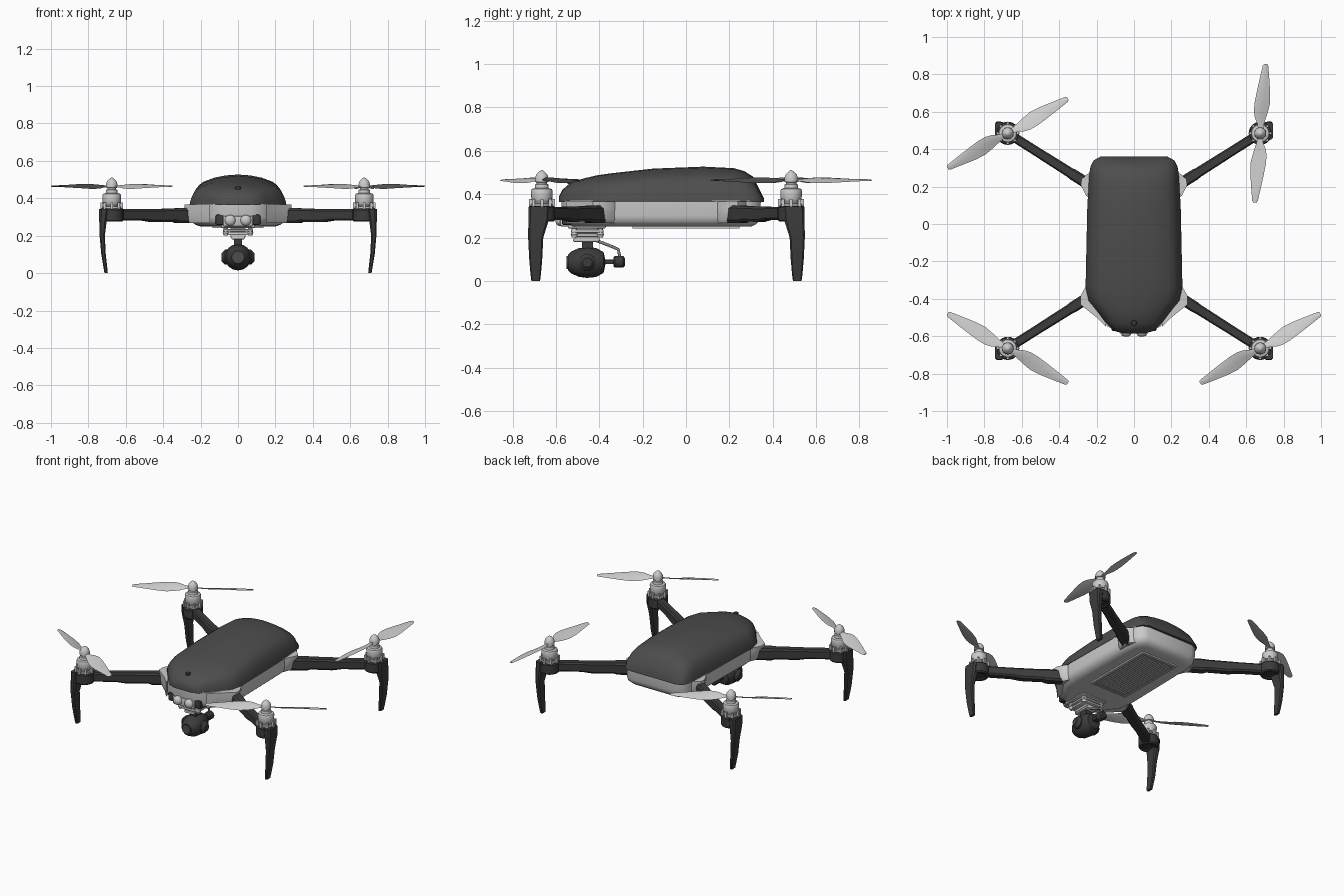
import bpy, bmesh
from math import sin, cos, pi, radians
from mathutils import Vector, Matrix

cube = bpy.data.objects.get("Cube")
if cube:
    bpy.data.objects.remove(cube, do_unlink=True)


def material(name, r, g, b):
    m = bpy.data.materials.new(name)
    m.use_nodes = True
    m.diffuse_color = (r, g, b, 1)
    m.node_tree.nodes["Principled BSDF"].inputs["Base Color"].default_value = (r, g, b, 1)
    return m


CHARCOAL = material("charcoal", .075, .075, .075)
BLACK = material("soft black", .045, .045, .045)
LIGHT = material("light grey", .6, .6, .6)
MID = material("mid grey", .25, .25, .25)
BLADE = material("blade grey", .62, .62, .62)


def finish(name, bm, mat, angle=35):
    bmesh.ops.remove_doubles(bm, verts=bm.verts, dist=1e-5)
    bmesh.ops.recalc_face_normals(bm, faces=bm.faces)
    me = bpy.data.meshes.new(name)
    bm.to_mesh(me)
    bm.free()
    me.materials.append(mat)
    me.shade_smooth()
    me.set_sharp_from_angle(angle=radians(angle))
    ob = bpy.data.objects.new(name, me)
    bpy.context.collection.objects.link(ob)
    return ob


def loft(name, rings, mat, angle=35):
    """Skin closed rings of equal length and cap both ends."""
    bm = bmesh.new()
    vs = [[bm.verts.new(p) for p in ring] for ring in rings]
    n = len(vs[0])
    for a, b in zip(vs, vs[1:]):
        for i in range(n):
            j = (i + 1) % n
            bm.faces.new((a[i], a[j], b[j], b[i]))
    bm.faces.new(vs[0])
    bm.faces.new(vs[-1])
    return finish(name, bm, mat, angle)


def lathe(name, profile, at, mat, axis="Z", n=24):
    """Turn (radius, height) points about an axis through a point."""
    rot = {"Z": Matrix(), "Y": Matrix.Rotation(-pi / 2, 4, "X"),
           "X": Matrix.Rotation(pi / 2, 4, "Y")}[axis]
    rings = [[Vector(at) + rot @ Vector((r * cos(2 * pi * i / n), r * sin(2 * pi * i / n), h))
              for i in range(n)] for r, h in profile]
    return loft(name, rings, mat)


def box(name, lo, hi, mat, bevel=0.0):
    bm = bmesh.new()
    bmesh.ops.create_cube(bm, size=1)
    lo, hi = Vector(lo), Vector(hi)
    for v in bm.verts:
        v.co = (lo + hi) / 2 + v.co * (hi - lo)
    if bevel:
        bmesh.ops.bevel(bm, geom=bm.edges[:], offset=bevel, segments=2, affect="EDGES", profile=.5)
    return finish(name, bm, mat)


def scale_ring(half, z, inset):
    full = half + [(-x, y) for x, y in reversed(half)]
    return [(x * (1 - inset / .25), -.11 + (y + .11) * (1 - inset / .46), z) for x, y in full]


# Lower body shell
outline = [(.17, .345), (.21, .33), (.235, .29), (.245, .2), (.25, 0), (.255, -.3),
           (.24, -.41), (.19, -.48), (.14, -.55), (.07, -.575)]
loft("body_shell", [scale_ring(outline, z, i) for z, i in
     [(.37, 0), (.3, .002), (.275, .008), (.26, .025), (.252, .042), (.25, .055)]], LIGHT, 50)

# Domed top cover: one arch shape scaled along the length
arch = [(1, 0), (.985, .15), (.955, .33), (.9, .52), (.83, .66), (.73, .77), (.5, .9), (.27, .97)]
arch = arch + [(0, 1)] + [(-x, z) for x, z in reversed(arch)]
sections = [(-.585, .06, .39), (-.57, .11, .42), (-.53, .15, .455), (-.47, .195, .473),
            (-.41, .243, .487), (-.34, .259, .497), (-.15, .255, .518), (.08, .25, .527),
            (.22, .243, .52), (.27, .239, .506), (.31, .232, .48), (.34, .216, .42),
            (.36, .18, .38)]
loft("top_cover", [[(w * x, y, .363 + (top - .363) * z) for x, z in arch]
     for y, w, top in sections], CHARCOAL, 50)
lathe("power_button", [(.016, 0), (.016, .012), (.012, .015)], (0, -.53, .447), BLACK)

# Underside vent panel
box("vent_panel", (-.13, -.24, .244), (.13, .24, .252), MID)
for s in (-1, 1):
    box("vent_frame_side", (s * .13 - .006, -.246, .241), (s * .13 + .006, .246, .252), LIGHT)
    box("vent_frame_end", (-.13, s * .24 - .006, .241), (.13, s * .24 + .006, .252), LIGHT)
for i in range(15):
    x = -.105 + i * .015
    box("vent_rib", (x - .003, -.22, .241), (x + .003, .22, .246), LIGHT)

# Front sensor block
box("sensor_recess", (-.12, -.572, .258), (.12, -.5, .312), BLACK, .008)
box("sensor_block", (-.08, -.58, .25), (.08, -.5, .305), LIGHT, .008)
for s in (-1, 1):
    lathe("sensor_eye", [(.029, 0), (.029, -.012), (.022, -.022), (.01, -.027), (0, -.028)],
          (s * .042, -.575, .282), LIGHT, "Y")

# Gimbal plates with dampers
box("gimbal_top_plate", (-.09, -.545, .242), (.09, -.37, .26), LIGHT, .006)
box("gimbal_middle_plate", (-.08, -.53, .222), (.08, -.38, .236), LIGHT, .006)
box("gimbal_lower_plate", (-.07, -.525, .203), (.07, -.38, .218), LIGHT, .006)
box("gimbal_core", (-.04, -.51, .19), (.04, -.4, .25), LIGHT)
box("gimbal_foot", (-.036, -.52, .18), (.036, -.4, .196), LIGHT, .005)
for x in (-.065, .065):
    for y in (-.515, -.395):
        lathe("damper", [(.012, .2), (.017, .215), (.012, .23), (.012, .245)], (x, y, 0), LIGHT, n=12)

# Camera ball, side pivots and rear motor
lathe("camera_body", [(0, -.54), (.035, -.545), (.05, -.53), (.066, -.495), (.071, -.455),
      (.067, -.415), (.048, -.38), (0, -.37)], (0, 0, .085), BLACK, "Y", 16)
lathe("camera_lens", [(.03, -.552), (.03, -.53), (0, -.53)], (0, 0, .085), CHARCOAL, "Y")
lathe("camera_pivot", [(.022, -.088), (.04, -.07), (.04, .07), (.022, .088)],
      (0, -.455, .085), BLACK, "X", 16)
box("camera_stem", (-.022, -.48, .14), (.022, -.43, .185), BLACK)
box("rear_bar", (-.018, -.39, .077), (.018, -.31, .098), BLACK, .004)
lathe("rear_motor", [(.02, -.335), (.027, -.328), (.027, -.29), (.018, -.282)],
      (0, 0, .088), BLACK, "Y", 16)
curve = bpy.data.curves.new("gimbal_rod", "CURVE")
curve.dimensions = "3D"
curve.bevel_depth = .007
spline = curve.splines.new("POLY")
path = [(0, -.41, .185), (0, -.34, .158), (0, -.312, .145), (0, -.305, .11)]
spline.points.add(len(path) - 1)
for p, co in zip(spline.points, path):
    p.co = (*co, 1)
curve.materials.append(MID)
bpy.context.collection.objects.link(bpy.data.objects.new("gimbal_rod", curve))

# Blade stations: radius, half chord, lead offset, pitch slope
stations = [(.015, .012, 0, .1), (.05, .018, .002, .3), (.08, .029, .006, .36),
            (.115, .037, .006, .36), (.16, .041, .002, .32), (.22, .036, 0, .27),
            (.29, .026, 0, .22), (.362, .015, 0, .15), (.371, .009, 0, .15)]


def propeller(cx, cy, angle, spin):
    for k in (0, pi):
        a = angle + k
        out = Vector((cos(a), sin(a), 0))
        lead = Vector((-sin(a), cos(a), 0)) * spin
        rings = []
        for r, c, off, slope in stations:
            ring = []
            for u, h in [(-1, 0), (-.3, .002), (.5, .0035), (1, 0), (.5, -.0025), (-.3, -.002)]:
                p = Vector((cx, cy, .464 + u * c * slope + h)) + out * r + lead * (off + u * c)
                ring.append(p)
            rings.append(ring)
        loft("propeller_blade", rings, BLADE, 60)


# Four corners: shoulder, arm, mount, leg, motor and propeller
shoulders = {1: [(.18, .3), (.24, .275), (.28, .24), (.285, .21), (.255, .15), (.18, .1)],
             -1: [(.18, -.27), (.255, -.33), (.287, -.385), (.287, -.43), (.2, -.5), (.15, -.55)]}
for sx in (-1, 1):
    for sy, my, ay in ((1, .485, .225), (-1, -.665, -.405)):
        mx = sx * .675
        end = "front" if sy < 0 else "rear"

        loft(end + "_shoulder", [[(sx * (.15 + (x - .15) * k), y, z) for x, y in shoulders[sy]]
             for z, k in [(.366, 1), (.34, .98), (.285, .93), (.268, .8)]], LIGHT)

        # Arm: chamfered bar from the shoulder to the mount
        a, b = Vector((sx * .24, ay - sy * .015, 0)), Vector((mx, my, 0))
        side = (b - a).normalized().cross(Vector((0, 0, 1)))
        rings = []
        for t, w, lo, hi in [(0, .03, .268, .347), (.2, .03, .268, .347), (.24, .027, .275, .345),
                             (.5, .026, .272, .343), (.62, .025, .281, .342), (1, .025, .281, .342)]:
            c = a.lerp(b, t)
            rings.append([c + side * w * u + Vector((0, 0, lo + (hi - lo) * v)) for u, v in
                          [(-1, .15), (-.7, 0), (.7, 0), (1, .15), (1, .85), (.7, 1), (-.7, 1), (-1, .85)]])
        loft(end + "_arm", rings, BLACK)

        lathe(end + "_motor_mount", [(.035, .282), (.042, .275), (.057, .275), (.062, .282),
              (.062, .338), (.057, .345)], (mx, my, 0), BLACK)

        # Leg: tapered blade curving inward to the foot
        rings = []
        for z, x, hx, off, hy in [(.343, .716, .026, .012, .048), (.28, .722, .02, .015, .047),
                                  (.2, .726, .014, .028, .035), (.1, .719, .012, .028, .03),
                                  (.03, .709, .01, .028, .024), (0, .705, .009, .028, .02)]:
            rings.append([(sx * (x + u * hx), my + sy * off + v * hy, z) for u, v in
                          [(-1, -.8), (-.5, -1), (.5, -1), (1, -.8), (1, .8), (.5, 1), (-.5, 1), (-1, .8)]])
        loft(end + "_leg", rings, BLACK)

        # Motor: base, windings, bell and hub cap
        lathe("motor_base", [(.05, .343), (.05, .355), (.04, .358)], (mx, my, 0), LIGHT)
        lathe("motor_windings", [(.041, .352), (.041, .375)], (mx, my, 0), MID)
        lathe("motor_bell", [(.046, .37), (.048, .374), (.05, .415), (.046, .424), (.032, .428),
              (.03, .445), (.024, .448), (.024, .454), (.031, .457), (.031, .474), (.026, .49),
              (.012, .505), (0, .512)], (mx, my, 0), LIGHT)
        for i in range(8):
            t = 2 * pi * i / 8
            x, y = mx + .053 * cos(t), my + .053 * sin(t)
            box("motor_rib", (x - .007, y - .007, .343), (x + .007, y + .007, .378), LIGHT)

        angle = radians(85.5 if sx > 0 and sy > 0 else 30 * (-sx * sy))
        propeller(mx, my, angle, sx * sy)
